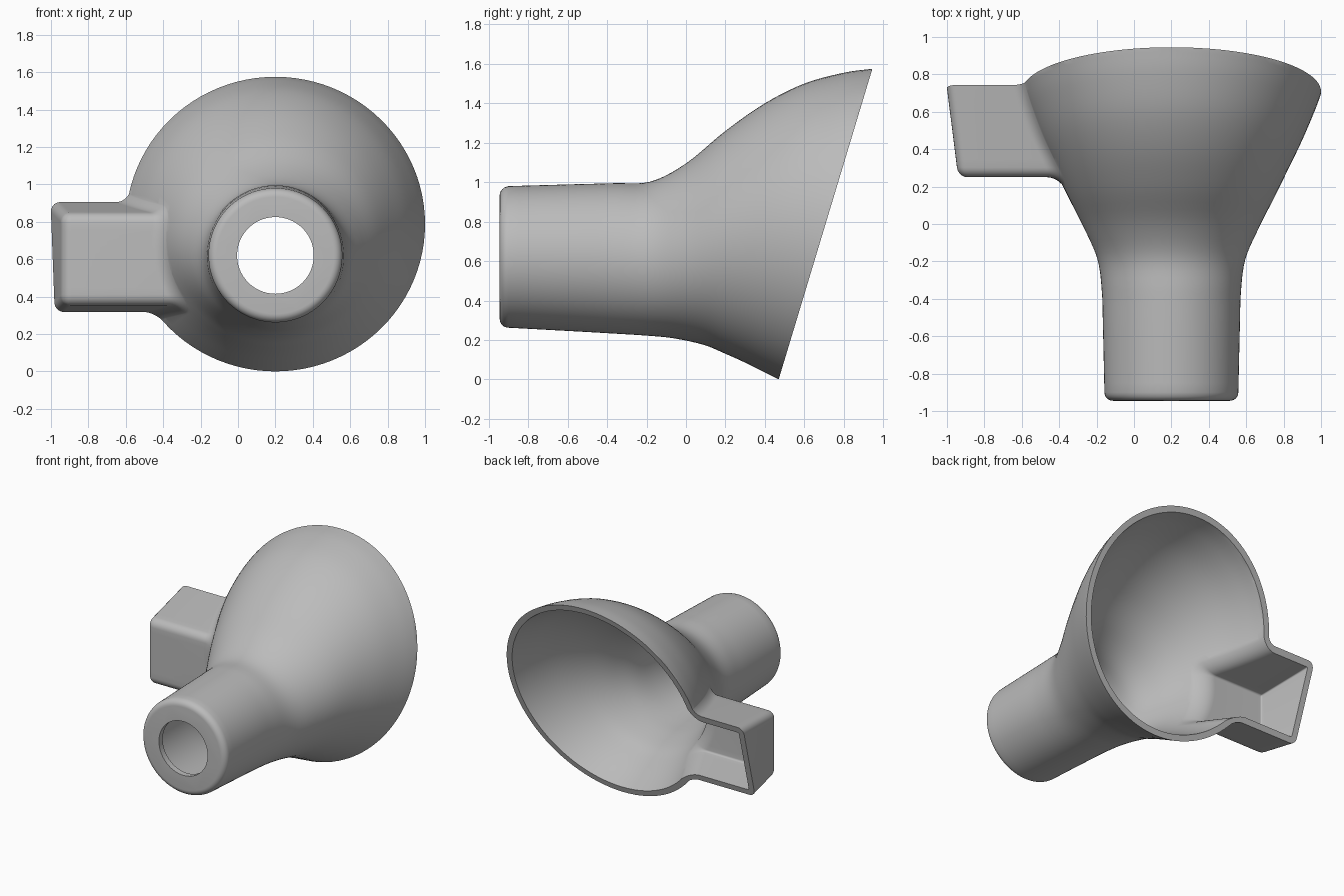
import bpy, bmesh, math
from mathutils import Vector, Matrix
from mathutils.bvhtree import BVHTree

if "Cube" in bpy.data.objects:
    bpy.data.objects.remove(bpy.data.objects["Cube"])

SEG, WALL, FILLET, CX = 96, 0.045, 0.06, 0.2
TILT = math.atan2(0.475, 1.575)

# Horn sections: top (y, z), bottom (y, z), half width
SECTIONS = [
    (-0.90, 0.98, -0.90, 0.262, 0.358),
    (-0.55, 0.99, -0.55, 0.243, 0.366),
    (-0.36, 0.995, -0.36, 0.232, 0.372),
    (-0.18, 1.003, -0.20, 0.222, 0.395),
    (0.00, 1.095, -0.06, 0.208, 0.463),
    (0.20, 1.26, 0.09, 0.175, 0.551),
    (0.40, 1.40, 0.20, 0.13, 0.626),
    (0.60, 1.50, 0.30, 0.085, 0.697),
    (0.80, 1.555, 0.40, 0.035, 0.76),
    (0.945, 1.575, 0.47, 0.0, 0.80),
    (1.08, 1.59, 0.63, -0.08, 0.85),
]


def spline(rows, steps=5):
    out = []
    for i in range(len(rows) - 1):
        p = [rows[max(i - 1, 0)], rows[i], rows[i + 1], rows[min(i + 2, len(rows) - 1)]]
        for k in range(steps):
            t = k / steps
            out.append([0.5 * (2 * b + (c - a) * t + (2 * a - 5 * b + 4 * c - d) * t * t
                               + (3 * b - a - 3 * c + d) * t ** 3) for a, b, c, d in zip(*p)])
    return out + [rows[-1]]


def loft(name, rings):
    """Closed solid through a list of equal-length rings."""
    bm = bmesh.new()
    loops = [[bm.verts.new(p) for p in ring] for ring in rings]
    n = len(loops[0])
    for a, b in zip(loops, loops[1:]):
        for i in range(n):
            j = (i + 1) % n
            bm.faces.new((a[i], a[j], b[j], b[i]))
    bm.faces.new(loops[0])
    bm.faces.new(loops[-1][::-1])
    bmesh.ops.recalc_face_normals(bm, faces=bm.faces)
    tree = BVHTree.FromBMesh(bm)
    mesh = bpy.data.meshes.new(name)
    bm.to_mesh(mesh)
    bm.free()
    ob = bpy.data.objects.new(name, mesh)
    bpy.context.collection.objects.link(ob)
    return ob, tree


def oval(ty, tz, by, bz, rx, inset=0.0):
    top, bottom = Vector((0, ty, tz)), Vector((0, by, bz))
    mid, half = (top + bottom) / 2, (top - bottom) / 2
    half *= 1 - inset / half.length
    mid.x = CX
    angles = [2 * math.pi * i / SEG for i in range(SEG)]
    return [mid + half * math.sin(a) + Vector(((rx - inset) * math.cos(a), 0, 0)) for a in angles]


def disc(y, r):
    return oval(y, 0.62 + r, y, 0.62 - r, r)


def horn(name, inner):
    body = [oval(*row, inset=WALL if inner else 0) for row in spline(SECTIONS)]
    if inner:   # narrow mouth hole behind a thin end wall
        tip = [disc(-1.05, 0.205), disc(-0.9, 0.205)]
    else:       # rounded lip
        r = 0.045
        arc = [math.pi / 2 * k / 6 for k in range(6)]
        tip = [disc(-0.945 + r * (1 - math.sin(a)), 0.358 - r * (1 - math.cos(a)))
               for a in reversed([math.pi / 2 - b for b in arc])]
        tip.sort(key=lambda ring: ring[0].y)
    return loft(name, tip + body)


def box_profile(inset):
    """Rounded side profile of the pocket as (y, z, normal angle)."""
    r, slope = 0.06, math.radians(97.2)
    arcs = [math.pi - (math.pi - slope) * k / 6 for k in range(7)]
    pts = []
    for sign, cz in ((1, 0.79), (-1, 0.41)):
        side = [(0.31 + r * math.cos(a), cz + sign * r * math.sin(a), sign * a) for a in arcs]
        y, z, a = side[-1]
        back = 0.55 + 0.302 * z + inset
        for k in range(1, 13):
            d = (back - y) * k / 12
            side.append((y + d, z + sign * d * 0.126, a))
        pts += side[::-1] if sign > 0 else [(0.25, 0.79 - 0.38 * k / 10, math.pi)
                                            for k in range(1, 10)] + side
    return pts


def pocket(name, tree, inset):
    """Side pocket, rounded at its outer end and flared where it meets the horn."""
    profile = box_profile(inset)

    def ring(grow, x_rule):
        out = []
        for y, z, a in profile:
            yy = y + (grow - inset) * math.cos(a)
            zz = z + (grow - inset) * math.sin(a)
            out.append(Vector((x_rule(yy, zz), yy, zz)))
        return out

    def end_x(y):
        return -0.94 - 0.126 * (y - 0.25) + inset

    def hit_x(y, z):
        hit = tree.ray_cast(Vector((-3, y, z)), Vector((1, 0, 0)))[0]
        return hit.x if hit else -0.5

    rings = []
    r = 0.05 if inset == 0 else 0.01
    for k in range(6):
        a = math.pi / 2 * k / 5
        rings.append(ring(-r * (1 - math.sin(a)),
                          lambda y, z: end_x(y) + r * (1 - math.cos(a))))
    f = FILLET + inset
    for k in range(9):
        a = math.pi / 2 * k / 8
        rings.append(ring(f * (1 - math.cos(a)),
                          lambda y, z: hit_x(y, z) - f * (1 - math.sin(a)) + 0.004 * k / 8))
    rings.append(ring(f, lambda y, z: -0.05))
    return loft(name, rings)[0]


def combine(target, tool, operation):
    mod = target.modifiers.new(operation.lower(), "BOOLEAN")
    mod.operation, mod.solver, mod.object = operation, "EXACT", tool
    bpy.context.view_layer.objects.active = target
    bpy.ops.object.modifier_apply(modifier=mod.name)
    bpy.data.objects.remove(tool)


# Outer body and inner hollow, each a horn joined with a pocket
shell, outer_tree = horn("funnel_shell", False)
combine(shell, pocket("pocket_outer", outer_tree, 0.0), "UNION")
hollow, inner_tree = horn("hollow", True)
combine(hollow, pocket("pocket_inner", inner_tree, WALL), "UNION")
combine(shell, hollow, "DIFFERENCE")

# Slanted cut that leaves the flat open rim
bpy.ops.mesh.primitive_cube_add(size=4)
block = bpy.context.object
block.name = "rim_cutter"
normal = Vector((0, math.cos(TILT), -math.sin(TILT)))
block.data.transform(Matrix.Translation(Vector((0, 0.7075, 0.7875)) + normal * 2)
                     @ Matrix.Rotation(-TILT, 4, "X"))
combine(shell, block, "DIFFERENCE")

# Plain grey plastic
grey = bpy.data.materials.new("plain_grey")
grey.use_nodes = True
grey.diffuse_color = (0.5, 0.5, 0.5, 1)
grey.node_tree.nodes["Principled BSDF"].inputs["Base Color"].default_value = (0.5, 0.5, 0.5, 1)
shell.data.materials.clear()
shell.data.materials.append(grey)

bpy.ops.object.select_all(action="DESELECT")
shell.select_set(True)
bpy.context.view_layer.objects.active = shell
bpy.ops.object.shade_smooth_by_angle(angle=math.radians(32))
